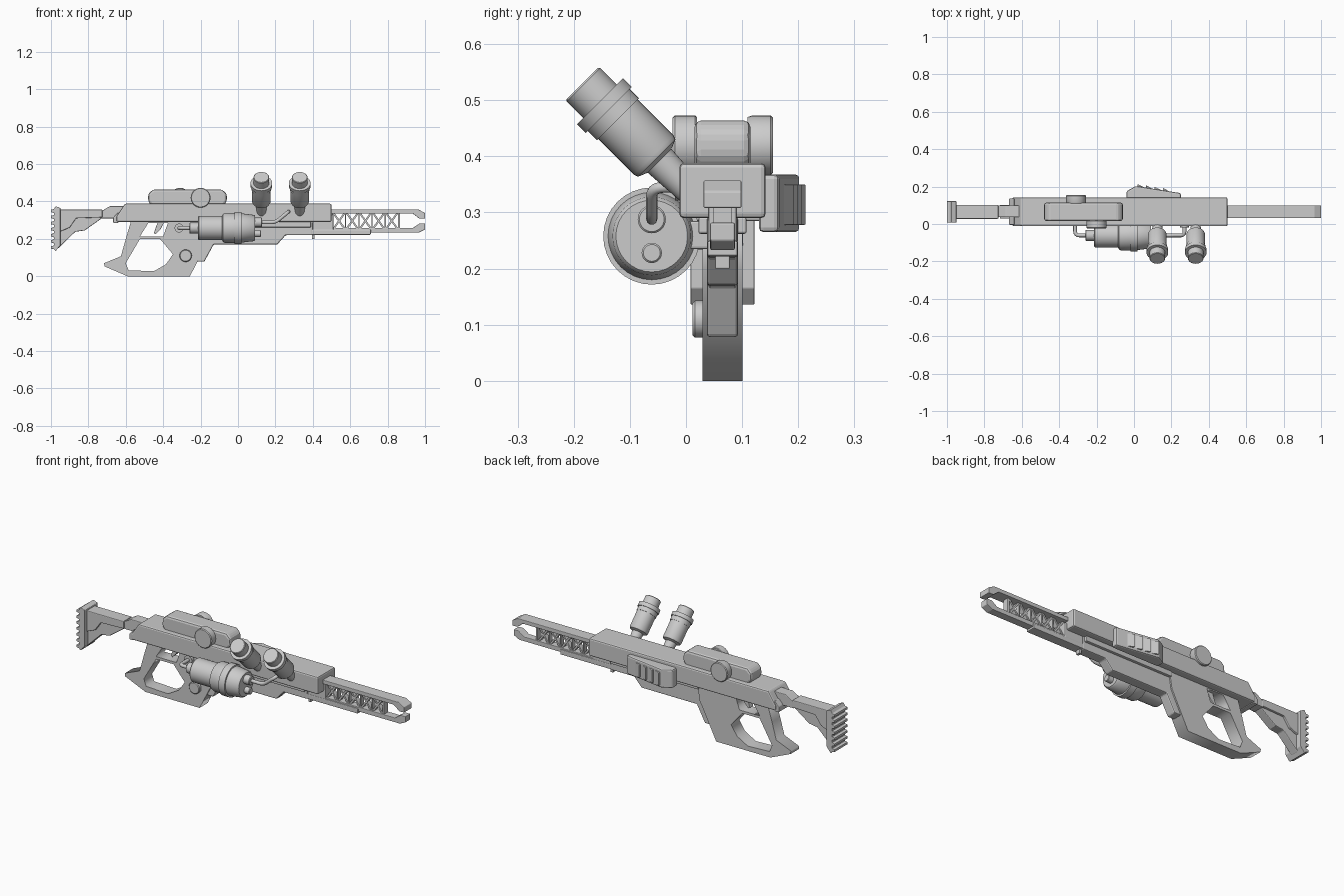
import bpy, bmesh, math
from mathutils import Vector, Matrix

if "Cube" in bpy.data.objects:
    bpy.data.objects.remove(bpy.data.objects["Cube"])

MID = 0.065  # y of the weapon's centre plane


def finish(name, bm, bevel=0.0, smooth=False):
    bmesh.ops.recalc_face_normals(bm, faces=bm.faces)
    me = bpy.data.meshes.new(name)
    bm.to_mesh(me)
    bm.free()
    ob = bpy.data.objects.new(name, me)
    bpy.context.collection.objects.link(ob)
    if bevel:
        m = ob.modifiers.new("bevel", 'BEVEL')
        m.width, m.segments, m.limit_method = bevel, 2, 'ANGLE'
    if smooth:
        bpy.ops.object.select_all(action='DESELECT')
        ob.select_set(True)
        bpy.context.view_layer.objects.active = ob
        bpy.ops.object.shade_smooth_by_angle(angle=math.radians(35))
    return ob


def prism(name, pts, lo, hi, bevel=0.004, axis='y'):
    """Extrude an (x,z) profile along y, or an (x,y) profile along z."""
    bm = bmesh.new()
    put = (lambda p, t: (p[0], t, p[1])) if axis == 'y' else (lambda p, t: (p[0], p[1], t))
    a = [bm.verts.new(put(p, lo)) for p in pts]
    b = [bm.verts.new(put(p, hi)) for p in pts]
    bm.faces.new(a)
    bm.faces.new(b[::-1])
    n = len(pts)
    for i in range(n):
        bm.faces.new((a[i], b[i], b[(i + 1) % n], a[(i + 1) % n]))
    return finish(name, bm, bevel)


def box(name, x0, x1, y0, y1, z0, z1, bevel=0.004):
    return prism(name, [(x0, z0), (x1, z0), (x1, z1), (x0, z1)], y0, y1, bevel)


def lathe(name, origin, direction, profile, seg=32):
    """Revolve (distance, radius) pairs about a line."""
    rot = Vector((0, 0, 1)).rotation_difference(Vector(direction)).to_matrix().to_4x4()
    mat = Matrix.Translation(origin) @ rot
    bm = bmesh.new()
    rings = []
    for d, r in profile:
        rings.append([bm.verts.new(mat @ Vector((r * math.cos(2 * math.pi * i / seg),
                      r * math.sin(2 * math.pi * i / seg), d))) for i in range(seg)])
    for a, b in zip(rings, rings[1:]):
        for i in range(seg):
            j = (i + 1) % seg
            bm.faces.new((a[i], a[j], b[j], b[i]))
    bm.faces.new(rings[0])
    bm.faces.new(rings[-1])
    return finish(name, bm, smooth=True)


def pipe(name, pts, r):
    cu = bpy.data.curves.new(name, 'CURVE')
    cu.dimensions, cu.bevel_depth, cu.bevel_resolution = '3D', r, 3
    sp = cu.splines.new('BEZIER')
    # round each corner with a pair of bezier points
    P = [Vector(p) for p in pts]
    k = [(P[0], P[0], P[0])]
    for a, b, c in zip(P, P[1:], P[2:]):
        s, e = b + (a - b).normalized() * 0.022, b + (c - b).normalized() * 0.022
        k += [(s, s.lerp(a, 0.1), s.lerp(b, 0.6)), (e, e.lerp(b, 0.6), e.lerp(c, 0.1))]
    k.append((P[-1], P[-1], P[-1]))
    sp.bezier_points.add(len(k) - 1)
    sp.resolution_u = 6
    for bp, (co, l, rt) in zip(sp.bezier_points, k):
        bp.co, bp.handle_left, bp.handle_right = co, l, rt
    ob = bpy.data.objects.new(name, cu)
    bpy.context.collection.objects.link(ob)


def plate(name, loops, half):
    """Flat plate with holes: a filled 2D curve stood up in the xz plane."""
    cu = bpy.data.curves.new(name, 'CURVE')
    cu.dimensions, cu.fill_mode, cu.extrude = '2D', 'BOTH', half
    for pts in loops:
        sp = cu.splines.new('POLY')
        sp.points.add(len(pts) - 1)
        for q, p in zip(sp.points, pts):
            q.co = (p[0], p[1], 0, 1)
        sp.use_cyclic_u = True
    ob = bpy.data.objects.new(name, cu)
    ob.location.y = MID
    ob.rotation_euler.x = math.pi / 2
    bpy.context.collection.objects.link(ob)


# receiver and rear collar
prism("receiver", [(-.65, .29), (.5, .29), (.5, .388), (-.605, .388), (-.65, .32)], -.012, .142, .008)
prism("rear_collar", [(-.667, .285), (-.64, .285), (-.64, .345), (-.667, .315)], -.005, .137)

# underbody, front hook and lower step
prism("underbody", [(-.2, .292), (-.25, .078), (-.18, .078), (-.13, .17), (.21, .17), (.255, .22),
                    (.4, .22), (.4, .292)], .037, .093, .006)
box("underbody_rail", -.15, .39, .022, .108, .262, .292)
box("front_hook", .395, .41, .052, .078, .2, .25, .002)

# open-frame grip with trigger
plate("grip_frame", [
    [(-.572, .294), (-.6, .2), (-.626, .107), (-.716, .07), (-.714, .053), (-.59, 0), (-.257, 0),
     (-.155, .2), (-.14, .294)],
    [(-.524, .2), (-.417, .2), (-.348, .118), (-.385, .064), (-.45, .027), (-.585, .032), (-.6, .07)],
    [(-.524, .214), (-.48, .284), (-.375, .284), (-.4, .214)]], .036)
prism("trigger", [(-.43, .288), (-.395, .288), (-.415, .25), (-.44, .225), (-.45, .23)], .05, .08, .002)
lathe("grip_button", (-.28, .04, .11), (0, -1, 0), [(0, .033), (.024, .033), (.028, .029)])

# shoulder stock
prism("stock_neck", [(-.735, .31), (-.64, .31), (-.61, .375), (-.685, .375), (-.735, .345)], .037, .1)
prism("stock_arm", [(-.96, .352), (-.73, .352), (-.725, .312), (-.82, .245), (-.87, .238), (-.96, .15)],
      .04, .09)
prism("stock_cheek", [(-.96, .356), (-.725, .356), (-.725, .315), (-.865, .31), (-.9, .26), (-.96, .235)],
      .028, .102)
teeth = []
for i in range(7):  # ribbed rear edge of the butt pad
    z = .145 + i * .0325
    teeth += [(-.985, z), (-1, z + .003), (-1, z + .016), (-.985, z + .019)]
prism("butt_pad", [(-.95, .365), (-.95, .165), (-.975, .135)] + teeth + [(-.975, .375)], .008, .122, .002)

# twin-prong barrel
prism("upper_prong", [(.49, .335), (.935, .335), (.97, .308), (1, .308), (1, .338), (.965, .357), (.49, .357)],
      .031, .099, .003)
prism("lower_prong", [(.49, .258), (.935, .258), (.97, .282), (1, .282), (1, .25), (.965, .233), (.49, .233)],
      .043, .087, .003)
box("under_barrel", .38, .71, .038, .092, .222, .25)
box("barrel_root", .4, .51, .04, .09, .235, .33)
box("lattice_end_plate", .855, .866, .048, .082, .25, .34, .001)

# crossed lattice between the prongs
n, x0, step = 5, .505, .0705
for i in range(n):
    a, b, w = x0 + i * step, x0 + (i + 1) * step, .012
    prism("lattice_rise", [(a, .255), (a + w, .255), (b, .337), (b - w, .337)], .052, .078, 0)
    prism("lattice_fall", [(a, .337), (a + w, .337), (b, .255), (b - w, .255)], .0525, .0775, 0)
    box("lattice_post", a - .003, a + .003, .052, .078, .255, .337, 0)

# scope pod with end chamfers and two dials
scope = prism("scope", [(-.48, .4), (-.455, .37), (-.085, .37), (-.06, .4), (-.06, .44), (-.085, .464),
                        (-.455, .464), (-.48, .44)], .015, .115, .012)
lathe("scope_dial_left", (-.2, .02, .42), (0, -1, 0), [(0, .05), (.004, .053), (.04, .053), (.044, .049)])
lathe("scope_dial_right", (-.31, .11, .42), (0, 1, 0), [(0, .05), (.008, .053), (.041, .053), (.045, .049)])

# wedge housing on the far side with slats
prism("side_housing", [(-.04, .13), (-.04, .175), (.01, .203), (.25, .165), (.25, .13)], .265, .368, .008, 'z')
for i in range(4):
    x = .02 + i * .045
    y = .2015 - (x - .01) * .158
    prism("side_slat", [(x, y - .01), (x, y + .014), (x + .036, y - .0055), (x + .036, y - .02)],
          .278, .35, .002, 'z')

# two tilted canisters
d = Vector((0, -1, 1)).normalized()
tip = Vector((0, -.185, .53))
for x in (.125, .33):
    start = tip - d * .28
    start.x = x
    lathe("canister", start, d, [(0, .024), (.055, .028), (.085, .03), (.092, .047), (.1, .05), (.19, .05),
          (.19, .053), (.213, .053), (.213, .058), (.235, .058), (.235, .042), (.277, .042), (.28, .039)])

# pressure tank alongside
ty, tz = -.061, .258
lathe("tank", (0, ty, tz), (1, 0, 0), [(-.215, .058), (-.208, .065), (-.085, .065), (-.08, .075), (-.07, .08),
      (-.018, .08), (-.018, .0865), (.02, .0865), (.02, .078), (.085, .07), (.092, .064)])
lathe("tank_rear_cap", (-.26, ty, tz), (1, 0, 0), [(0, .026), (.003, .029), (.06, .029)])
lathe("tank_valve_upper", (.08, ty, .288), (1, 0, 0), [(0, .025), (.045, .025), (.048, .022)])
lathe("tank_valve_lower", (.08, ty, .228), (1, 0, 0), [(0, .018), (.04, .018), (.043, .015)])
box("tank_mount", -.16, .06, -.03, .05, .235, .285)

# feed pipes and their sockets
pipe("rear_pipe", [(-.25, ty, tz), (-.315, ty, tz), (-.315, .035, tz)], .01)
lathe("rear_pipe_socket", (-.315, .035, tz), (0, -1, 0), [(0, .024), (.025, .024)])
pipe("front_pipe", [(.12, ty, .288), (.2, ty, .288), (.27, ty, .345), (.27, 0, .345)], .01)
lathe("front_pipe_socket", (.27, 0, .345), (0, -1, 0), [(0, .024), (.02, .024)])
